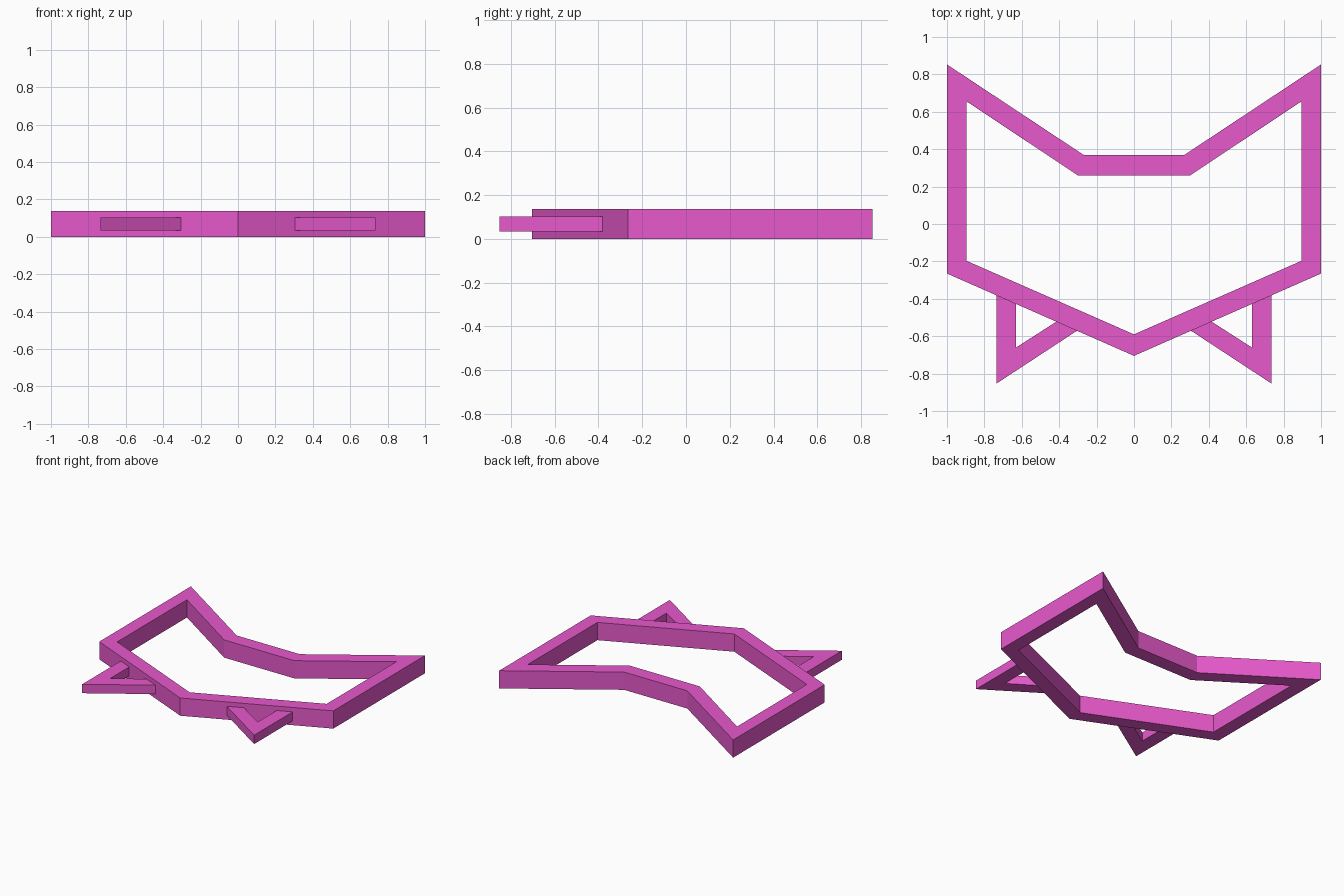
import bpy, bmesh

if "Cube" in bpy.data.objects:
    bpy.data.objects.remove(bpy.data.objects["Cube"])

mat = bpy.data.materials.new("magenta")
mat.diffuse_color = (0.80, 0.10, 0.60, 1)
mat.use_nodes = True
mat.node_tree.nodes["Principled BSDF"].inputs["Base Color"].default_value = mat.diffuse_color


def band(name, outer, inner, z0, z1, closed):
    """Flat band between two matching paths, extruded from z0 to z1."""
    bm = bmesh.new()
    rings = [[bm.verts.new((x, y, z)) for x, y in path]
             for path, z in ((outer, z0), (outer, z1), (inner, z1), (inner, z0))]
    n = len(outer)
    for i in range(n if closed else n - 1):
        j = (i + 1) % n
        for k in range(4):
            a, b = rings[k], rings[(k + 1) % 4]
            bm.faces.new((a[i], a[j], b[j], b[i]))
    if not closed:
        for i in (0, n - 1):
            bm.faces.new([r[i] for r in rings])
    bmesh.ops.recalc_face_normals(bm, faces=bm.faces)
    mesh = bpy.data.meshes.new(name)
    bm.to_mesh(mesh)
    bm.free()
    mesh.materials.append(mat)
    obj = bpy.data.objects.new(name, mesh)
    bpy.context.collection.objects.link(obj)
    return obj


def mirrored(half):
    return half + [(-x, y) for x, y in reversed(half) if x > 0]


# Main outline frame, given as right half from the bottom point upwards
outer = mirrored([(0, -0.705), (1, -0.265), (1, 0.853), (0.27, 0.37)])
inner = mirrored([(0, -0.59), (0.895, -0.197), (0.895, 0.655), (0.30, 0.26)])
band("head_frame", outer, inner, 0, 0.137, True)

# Pointed side brackets, flush against the lower frame edges
bracket = band("side_brackets",
               [(0.735, -0.382), (0.735, -0.853), (0.305, -0.571)],
               [(0.63, -0.428), (0.63, -0.66), (0.415, -0.522)],
               0.034, 0.103, False)
bracket.modifiers.new("mirror", 'MIRROR').use_axis[0] = True
